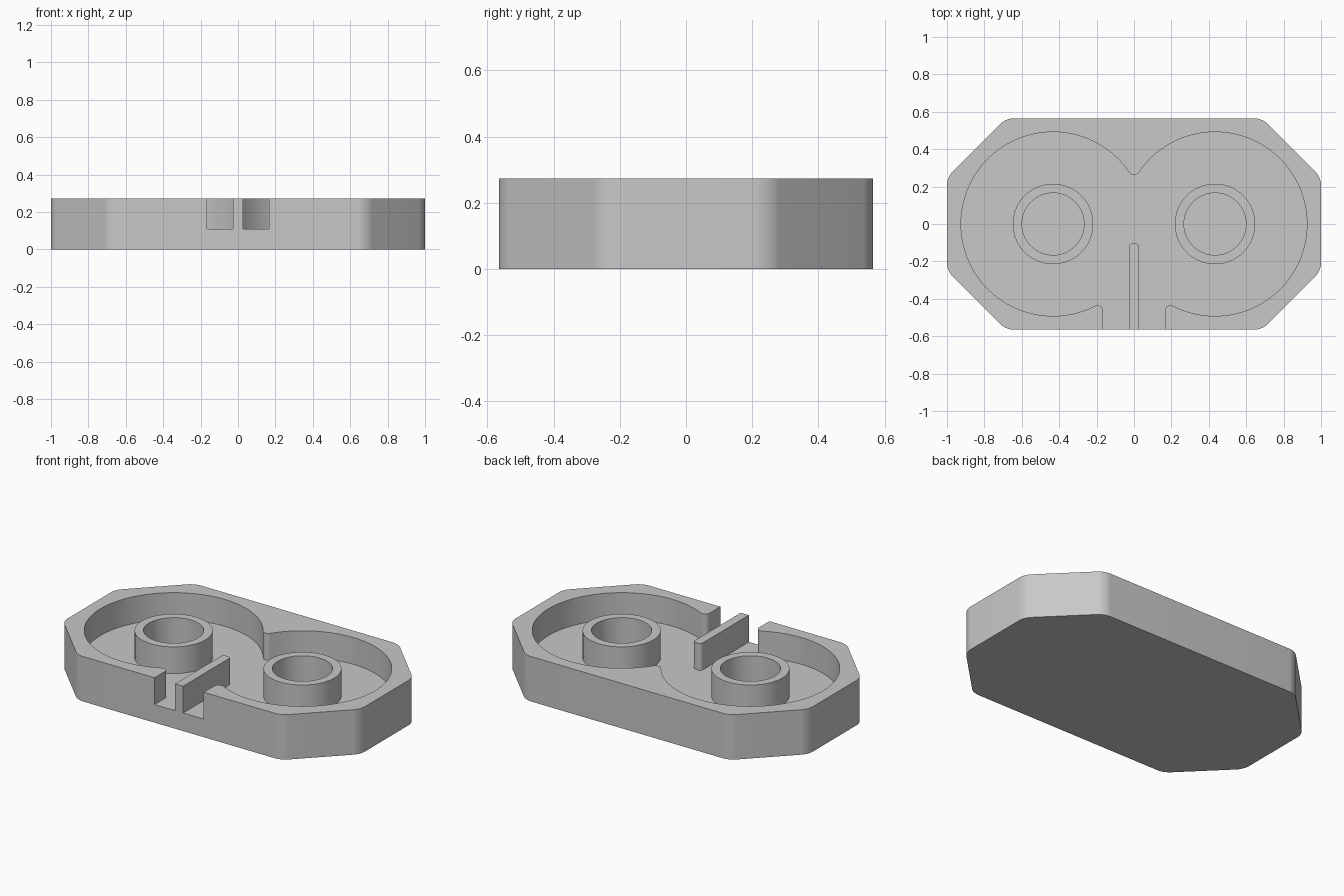
import bpy, bmesh
from math import sin, cos, atan2, sqrt, pi, radians
from mathutils import Vector

if "Cube" in bpy.data.objects:
    bpy.data.objects.remove(bpy.data.objects["Cube"])

HEIGHT, FLOOR = 0.273, 0.11
HALF_X, HALF_Y, CHAMFER = 1.0, 0.565, 0.315
WELL_X, WELL_R = 0.433, 0.492       # round wells
FILLET, GAP = 0.03, 0.165           # rounded wall tips, half width of front opening

grey = bpy.data.materials.new("plain_grey")
grey.use_nodes = True
grey.diffuse_color = (0.58, 0.58, 0.58, 1)
grey.node_tree.nodes["Principled BSDF"].inputs["Base Color"].default_value = (0.58, 0.58, 0.58, 1)


def finish(name, bm):
    bmesh.ops.recalc_face_normals(bm, faces=bm.faces)
    mesh = bpy.data.meshes.new(name)
    bm.to_mesh(mesh)
    bm.free()
    mesh.materials.append(grey)
    obj = bpy.data.objects.new(name, mesh)
    bpy.context.collection.objects.link(obj)
    return obj


def smooth(obj):
    bpy.ops.object.select_all(action='DESELECT')
    obj.select_set(True)
    bpy.context.view_layer.objects.active = obj
    bpy.ops.object.shade_smooth_by_angle(angle=radians(30))


def prism(name, outline, low, high, round_if=None, radius=0.0):
    """Extrude an outline upward and round the chosen upright edges."""
    bm = bmesh.new()
    face = bm.faces.new([bm.verts.new((x, y, low)) for x, y in outline])
    top = bmesh.ops.extrude_face_region(bm, geom=[face])["geom"]
    bmesh.ops.translate(bm, vec=(0, 0, high - low),
                        verts=[g for g in top if isinstance(g, bmesh.types.BMVert)])
    if round_if:
        uprights = [e for e in bm.edges
                    if abs(e.verts[0].co.z - e.verts[1].co.z) > 0.01 and round_if(e.verts[0].co)]
        bmesh.ops.bevel(bm, geom=uprights, offset=radius, segments=8, profile=0.5, affect='EDGES')
    return finish(name, bm)


def arc(cx, cy, r, start, end, steps):
    angles = [start + (end - start) * i / steps for i in range(steps + 1)]
    return [(cx + r * cos(a), cy + r * sin(a)) for a in angles]


# Outer block: chamfered rectangle with softened corners
quarter = [(HALF_X, HALF_Y - CHAMFER), (HALF_X - CHAMFER, HALF_Y)]
half = quarter + [(-x, y) for x, y in reversed(quarter)]
body = prism("tray_body", half + [(-x, -y) for x, y in half], 0, HEIGHT, lambda co: True, 0.04)

# Twin-well cavity, right half then mirrored, open at the front
reach = WELL_R + FILLET
tip_x = GAP + FILLET
tip_y = -sqrt(reach ** 2 - (WELL_X - tip_x) ** 2)
cusp_y = sqrt(reach ** 2 - WELL_X ** 2)
lip = atan2(-tip_y, WELL_X - tip_x)
cusp = atan2(cusp_y, -WELL_X)
side = [(GAP, -HALF_Y - 0.1)]
side += arc(tip_x, tip_y, FILLET, pi, lip, 10)
side += arc(WELL_X, 0, WELL_R, lip + pi, cusp + 2 * pi, 72)[1:]
side += arc(0, cusp_y, FILLET, cusp - pi, -pi / 2, 8)[1:]
cavity = prism("cavity_cutter", side + [(-x, y) for x, y in reversed(side[:-1])], FLOOR, HEIGHT + 0.1)

cut = body.modifiers.new("cavity", 'BOOLEAN')
cut.operation, cut.solver, cut.object = 'DIFFERENCE', 'EXACT', cavity
bpy.context.view_layer.objects.active = body
bpy.ops.object.modifier_apply(modifier=cut.name)
bpy.data.objects.remove(cavity)
smooth(body)


# Hollow hubs in the middle of each well
def hub(name, x, outer=0.215, inner=0.166, sides=64):
    bm = bmesh.new()
    profile = [(outer, FLOOR), (outer, HEIGHT), (inner, HEIGHT), (inner, FLOOR)]
    verts = [bm.verts.new((r, 0, z)) for r, z in profile]
    edges = [bm.edges.new(pair) for pair in zip(verts, verts[1:])]
    bmesh.ops.spin(bm, geom=verts + edges, cent=(0, 0, 0), axis=(0, 0, 1),
                   angle=2 * pi, steps=sides, use_merge=False)
    bmesh.ops.remove_doubles(bm, verts=bm.verts, dist=0.0005)
    bmesh.ops.translate(bm, vec=Vector((x, 0, 0)), verts=bm.verts)
    smooth(finish(name, bm))


hub("left_hub", WELL_X)
hub("right_hub", -WELL_X)

# Upright fin dividing the front opening, rounded at its inner end
FIN_W, FIN_END = 0.027, -0.105
fin = prism("divider_fin",
            [(-FIN_W, -HALF_Y), (FIN_W, -HALF_Y), (FIN_W, FIN_END), (-FIN_W, FIN_END)],
            FLOOR, HEIGHT, lambda co: co.y > -0.2, 0.018)
smooth(fin)
